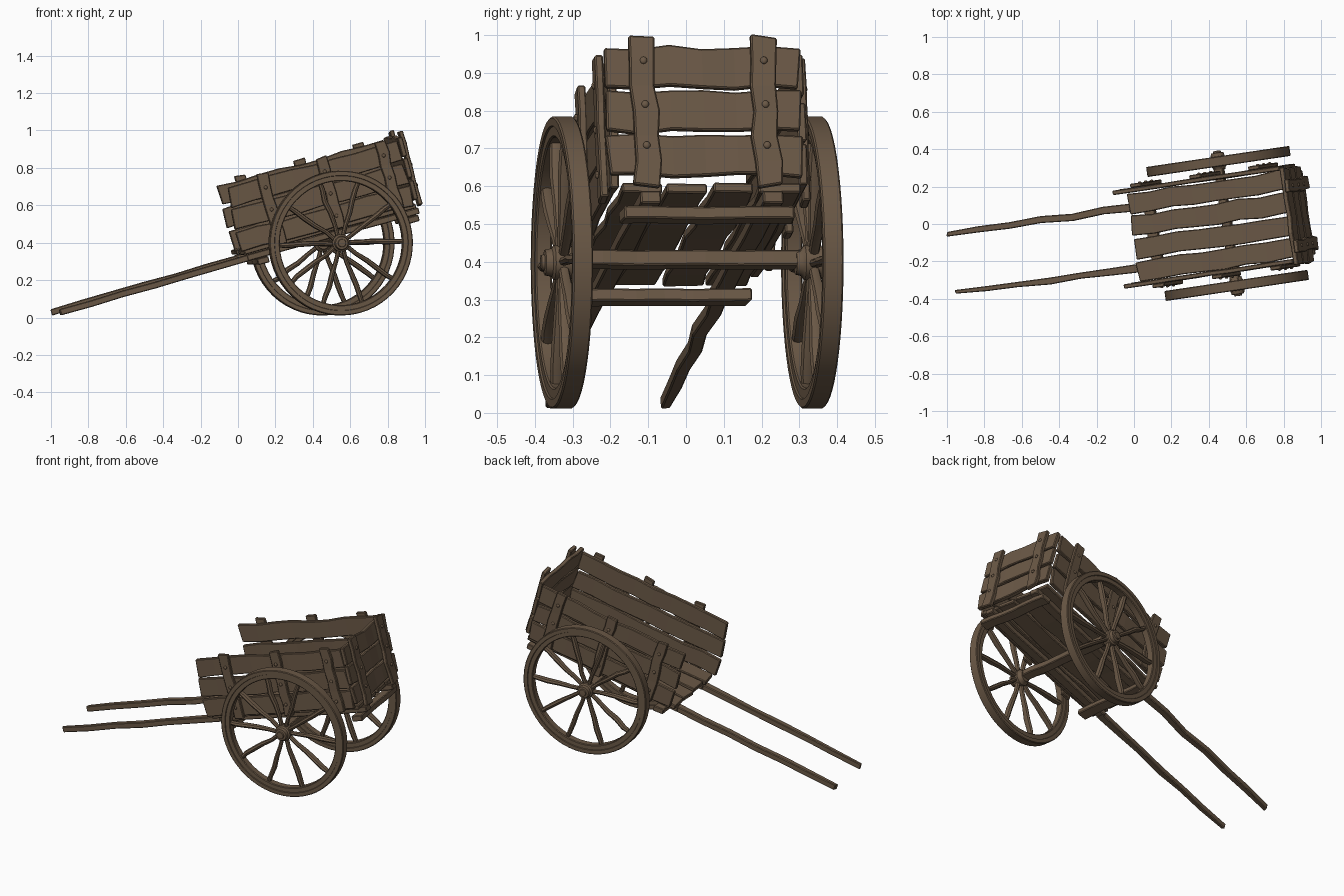
import bpy, bmesh, math, random
from mathutils import Matrix, Vector

if "Cube" in bpy.data.objects:
    bpy.data.objects.remove(bpy.data.objects["Cube"])

random.seed(4)
# cart frame: u = along cart, v = across, w = up; origin at axle centre
M = (Matrix.Translation((0.50, 0.003, 0.398)) @ Matrix.Rotation(math.radians(8.4), 4, 'Z')
     @ Matrix.Rotation(math.radians(-15), 4, 'Y'))

wood = bpy.data.materials.new("weathered brown wood")
wood.diffuse_color = (0.145, 0.098, 0.061, 1)
wood.use_nodes = True
wood.node_tree.nodes["Principled BSDF"].inputs["Base Color"].default_value = wood.diffuse_color


def finish(name, bm, bevel=0.0, smooth=False):
    bmesh.ops.recalc_face_normals(bm, faces=bm.faces)
    me = bpy.data.meshes.new(name)
    bm.to_mesh(me)
    bm.free()
    me.materials.append(wood)
    ob = bpy.data.objects.new(name, me)
    bpy.context.collection.objects.link(ob)
    ob.matrix_world = M
    if bevel:
        b = ob.modifiers.new("worn edges", 'BEVEL')
        b.width, b.segments, b.limit_method = bevel, 1, 'ANGLE'
        b.angle_limit = math.radians(40)
    if smooth:
        for p in me.polygons:
            p.use_smooth = True
        bpy.context.view_layer.objects.active = ob
        ob.select_set(True)
        bpy.ops.object.shade_smooth_by_angle(angle=math.radians(40))
        ob.select_set(False)
    return ob


def loft(bm, rings, closed=False):
    vs = [[bm.verts.new(p) for p in r] for r in rings]
    n = len(vs[0])
    pairs = list(zip(vs, vs[1:])) + ([(vs[-1], vs[0])] if closed else [])
    for a, b in pairs:
        for i in range(n):
            bm.faces.new((a[i], a[(i + 1) % n], b[(i + 1) % n], b[i]))
    if not closed:
        bm.faces.new(vs[0])
        bm.faces.new(vs[-1][::-1])


def board(name, p0, p1, side, w, t, seg=6, wob=0.005, w_end=None, bevel=0.004):
    """Hand-cut board from p0 to p1; width w along side, thickness t."""
    p0, p1, side = Vector(p0), Vector(p1), Vector(side)
    d = (p1 - p0).normalized()
    nrm = d.cross(side).normalized()
    w_end = w if w_end is None else w_end
    rings = []
    for i in range(seg + 1):
        f = i / seg
        c = p0.lerp(p1, f) + side * random.uniform(-wob, wob) + nrm * random.uniform(-wob, wob) * 0.3
        hw = (w + (w_end - w) * f) / 2 + random.uniform(-wob, wob) * 0.4
        skew = random.uniform(-1, 1) * wob if i in (0, seg) else 0
        rings.append([c + side * hw * a + nrm * t / 2 * b + d * skew * a
                      for a, b in ((-1, -1), (1, -1), (1, 1), (-1, 1))])
    bm = bmesh.new()
    loft(bm, rings)
    return finish(name, bm, bevel)


def rivet(name, p, axis):
    bm = bmesh.new()
    bmesh.ops.create_uvsphere(bm, u_segments=10, v_segments=6, radius=0.010)
    a = Vector(axis)
    for v in bm.verts:
        v.co -= a * v.co.dot(a) * 0.35
        v.co += Vector(p)
    finish(name, bm, smooth=True)


def lathe(name, prof, seg, closed):
    """Revolve (radius, v) profile about the axle axis."""
    bm = bmesh.new()
    rings = []
    for i in range(seg):
        a = 2 * math.pi * i / seg
        rings.append([(r * math.cos(a), y, r * math.sin(a)) for r, y in prof])
    loft(bm, rings, True)
    bmesh.ops.remove_doubles(bm, verts=bm.verts, dist=1e-5)
    return finish(name, bm, smooth=True)


U, V, W = (1, 0, 0), (0, 1, 0), (0, 0, 1)

# floor planks
for i in range(4):
    v = -0.183 + i * 0.122
    board(f"floor_plank_{i}", (-0.50 + random.uniform(-.012, .012), v, 0.083),
          (0.455, v, 0.083), V, 0.108, 0.026, 8, 0.006)

# side planks, straps and rivets
for s, label in ((-1, "near"), (1, "far")):
    du = -0.01 if s < 0 else 0.012
    for i, (w, h) in enumerate(((0.145, 0.108), (0.268, 0.108), (0.390, 0.108))):
        board(f"{label}_side_plank_{i}", (-0.505 + du + random.uniform(-.012, .012), s * 0.252, w),
              (0.448, s * 0.252, w), W, h, 0.024, 8, 0.006)
    for j, u in enumerate((-0.325, 0.005, 0.335)):
        u -= s * 0.018
        board(f"{label}_side_strap_{j}", (u + .004, s * 0.273, 0.075), (u, s * 0.273, 0.468),
              U, 0.062, 0.022, 6, 0.005)
        for w in (0.145, 0.268, 0.390):
            rivet(f"{label}_side_rivet", (u, s * 0.285, w), V)

# tailgate
for i, w in enumerate((0.168, 0.288, 0.410)):
    board(f"tailgate_plank_{i}", (0.464, -0.272, w), (0.464, 0.248, w), V and W, 0.108, 0.026, 6, 0.006)
for j, v in enumerate((-0.172, 0.15)):
    board(f"tailgate_strap_{j}", (0.488, v, 0.078), (0.488, v, 0.488), V, 0.068, 0.024, 6, 0.006)
    for w in (0.188, 0.300, 0.420):
        rivet("tailgate_rivet", (0.501, v, w), U)

# long shafts running under the bed and forward as handles
for s, label in ((-1, "near"), (1, "far")):
    board(f"{label}_shaft_bed", (-0.50, s * 0.16, 0.048), (0.475, s * 0.165, 0.052), V, 0.052, 0.034, 5, 0.004)
    board(f"{label}_shaft_handle", (-0.48, s * 0.16, 0.046), (-1.535, s * 0.157, 0.028),
          V, 0.044, 0.034, 6, 0.008, w_end=0.024)

# cross bars and axle
board("front_cross_bar", (-0.41, -0.235, 0.014), (-0.41, 0.225, 0.014), U, 0.06, 0.034, 6, 0.004)
board("rear_cross_bar", (0.425, -0.235, 0.016), (0.425, 0.225, 0.016), U, 0.06, 0.034, 6, 0.004)
board("axle_beam", (0, -0.32, 0.008), (0, 0.32, 0.008), U, 0.05, 0.042, 7, 0.004)

# wheels
R = 0.387
for s, label in ((-1, "near"), (1, "far")):
    c = s * 0.335
    rim = [(0.332, -.018), (0.336, -.022), (0.360, -.022), (0.362, -.027), (R - .004, -.027), (R, -.023),
           (R, .023), (R - .004, .027), (0.362, .027), (0.360, .022), (0.336, .022), (0.332, .018)]
    lathe(f"{label}_wheel_rim", [(r, c + y) for r, y in rim], 56, True)
    hub = [(0, -.045), (.032, -.045), (.036, -.03), (.047, -.022), (.047, .022), (.038, .028),
           (.034, .046), (.022, .048), (.020, .056), (0, .058)]
    lathe(f"{label}_wheel_hub", [(max(r, 1e-6), c + s * y) for r, y in hub], 16, True)
    for k in range(10):
        a = math.radians(-13 + 36 * k)
        d = Vector((math.cos(a), 0, math.sin(a)))
        tg = Vector((-math.sin(a), 0, math.cos(a)))
        rings = []
        for r, th, lat in ((.035, .012, .014), (.10, .012, .015), (.17, .014, .017),
                           (.24, .015, .020), (.30, .014, .019), (.345, .012, .015)):
            o = Vector((0, c, 0)) + d * r + tg * random.uniform(-.005, .005)
            rings.append([o + tg * th * math.cos(q * math.pi / 4) + Vector(V) * lat * math.sin(q * math.pi / 4)
                          for q in range(8)])
        bm = bmesh.new()
        loft(bm, rings)
        finish(f"{label}_wheel_spoke_{k}", bm, smooth=True)
